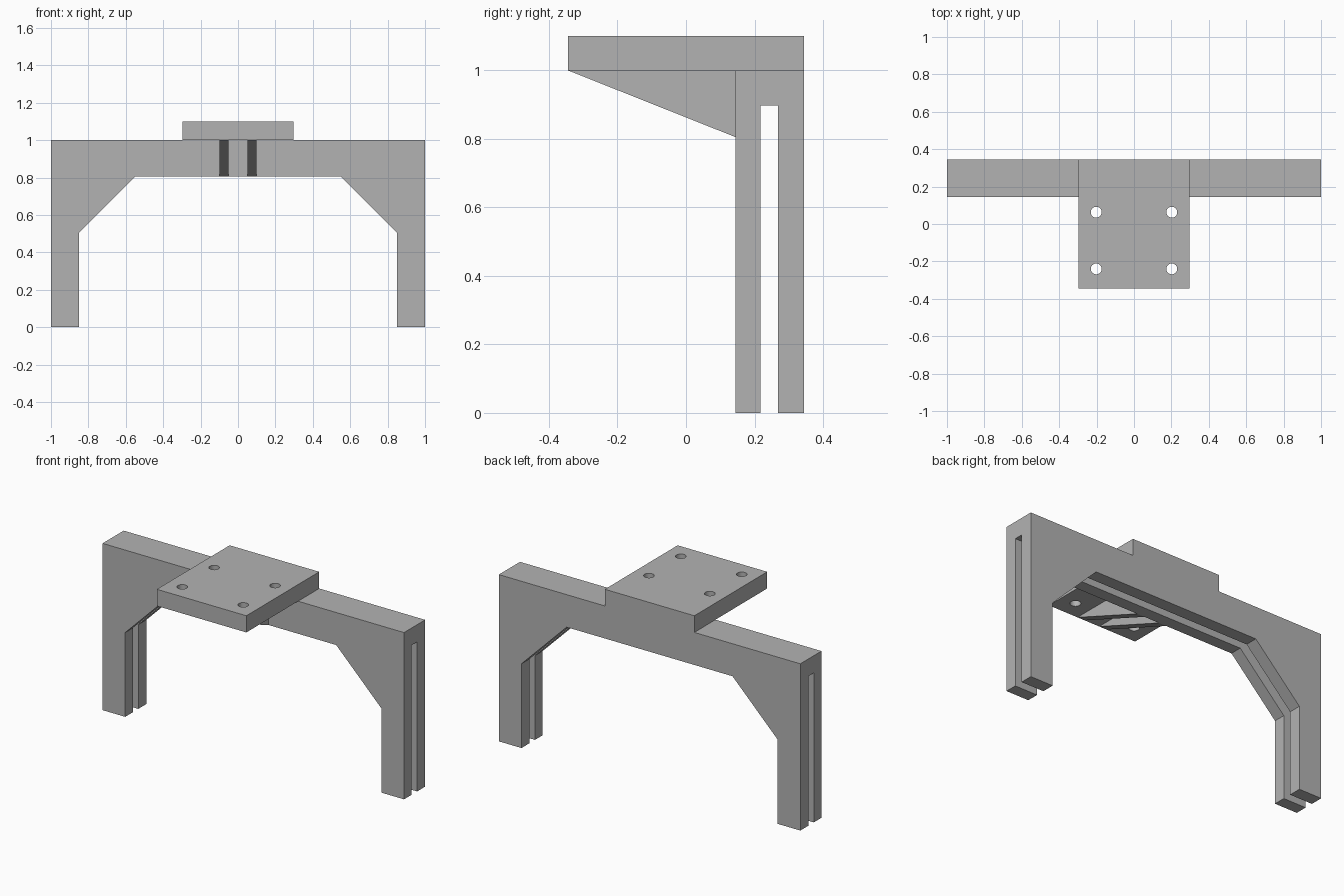
import bpy
from mathutils import Matrix, Vector

if "Cube" in bpy.data.objects:
    bpy.data.objects.remove(bpy.data.objects["Cube"], do_unlink=True)

grey = bpy.data.materials.new("plain grey")
grey.use_nodes = True
grey.diffuse_color = (0.45, 0.45, 0.45, 1)
grey.node_tree.nodes["Principled BSDF"].inputs["Base Color"].default_value = grey.diffuse_color

BACK, FRAME_FRONT, PLATE_FRONT = 0.345, 0.145, -0.345
FRAME_TOP, BEAM_BOTTOM, PLATE_TOP = 1.0, 0.805, 1.1


def prism(name, outline, offset):
    """Extrude a planar outline of 3D points by an offset vector."""
    count = len(outline)
    top = [Vector(p) + Vector(offset) for p in outline]
    faces = [tuple(range(count)), tuple(range(2 * count - 1, count - 1, -1))]
    for i in range(count):
        j = (i + 1) % count
        faces.append((j, i, i + count, j + count))
    mesh = bpy.data.meshes.new(name)
    mesh.from_pydata([Vector(p) for p in outline] + top, [], faces)
    mesh.materials.append(grey)
    obj = bpy.data.objects.new(name, mesh)
    bpy.context.collection.objects.link(obj)
    # Make the normals point outward whichever way the outline runs
    import bmesh
    bm = bmesh.new()
    bm.from_mesh(mesh)
    bmesh.ops.recalc_face_normals(bm, faces=bm.faces)
    bm.to_mesh(mesh)
    bm.free()
    return obj


def box(name, x0, x1, y0, y1, z0, z1):
    outline = [(x0, y0, z0), (x1, y0, z0), (x1, y1, z0), (x0, y1, z0)]
    return prism(name, outline, (0, 0, z1 - z0))


def cut(target, cutter):
    """Subtract a cutter from a part, then discard the cutter."""
    cutter.hide_render = True
    mod = target.modifiers.new("cut", "BOOLEAN")
    mod.operation, mod.solver, mod.object = "DIFFERENCE", "EXACT", cutter
    bpy.context.view_layer.objects.active = target
    bpy.ops.object.modifier_apply(modifier=mod.name)
    bpy.data.objects.remove(cutter, do_unlink=True)


# Arched frame: two legs, angled corners and a crossbeam
half = [(1, FRAME_TOP), (1, 0), (0.85, 0), (0.85, 0.505), (0.55, BEAM_BOTTOM)]
profile = half + [(-x, z) for x, z in reversed(half)]
frame = prism("arched_frame", [(x, FRAME_FRONT, z) for x, z in profile],
              (0, BACK - FRAME_FRONT, 0))

# Long slot running up both legs and along the underside of the beam
cut(frame, box("slot_cutter", -1.2, 1.2, 0.217, 0.269, -0.2, 0.897))

# Mounting plate with four screw holes
plate = box("mounting_plate", -0.297, 0.297, PLATE_FRONT, BACK, FRAME_TOP, PLATE_TOP)
for x in (-0.202, 0.202):
    for y in (-0.24, 0.063):
        bpy.ops.mesh.primitive_cylinder_add(vertices=32, radius=0.029, depth=0.4,
                                            location=(x, y, FRAME_TOP))
        cut(plate, bpy.context.object)

# Pair of triangular ribs bracing the plate
rib_outline = [(FRAME_FRONT, BEAM_BOTTOM), (FRAME_FRONT, FRAME_TOP), (PLATE_FRONT, FRAME_TOP)]
for name, x in (("right_rib", -0.1), ("left_rib", 0.05)):
    prism(name, [(x, y, z) for y, z in rib_outline], (0.05, 0, 0))
